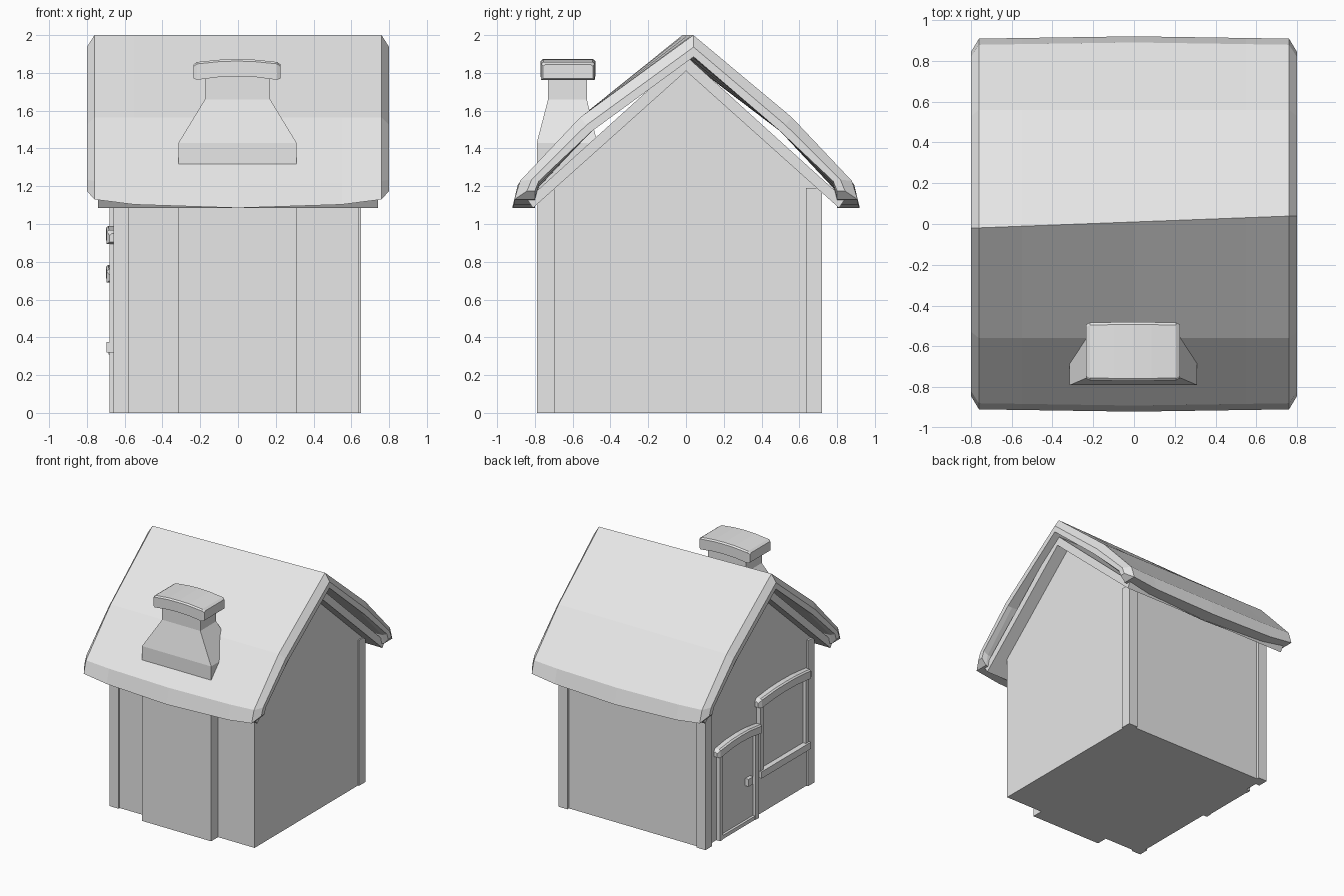
import bpy, bmesh

if "Cube" in bpy.data.objects:
    bpy.data.objects.remove(bpy.data.objects["Cube"])

clay = bpy.data.materials.new("light grey")
clay.diffuse_color = (0.8, 0.8, 0.8, 1)
clay.use_nodes = True
clay.node_tree.nodes["Principled BSDF"].inputs["Base Color"].default_value = clay.diffuse_color


def finish(name, bm):
    bmesh.ops.recalc_face_normals(bm, faces=bm.faces[:])
    me = bpy.data.meshes.new(name)
    bm.to_mesh(me)
    bm.free()
    me.materials.append(clay)
    ob = bpy.data.objects.new(name, me)
    bpy.context.collection.objects.link(ob)
    return ob


def loft(name, rings):
    """Skin a list of equal-length point rings and cap both ends."""
    bm = bmesh.new()
    vs = [[bm.verts.new(p) for p in r] for r in rings]
    n = len(rings[0])
    for a, b in zip(vs, vs[1:]):
        for i in range(n):
            j = (i + 1) % n
            bm.faces.new((a[i], a[j], b[j], b[i]))
    bm.faces.new(vs[0])
    bm.faces.new(vs[-1])
    return finish(name, bm)


def rect(x0, x1, y0, y1, z):
    return [(x0, y0, z), (x1, y0, z), (x1, y1, z), (x0, y1, z)]


def box(name, x0, x1, y0, y1, z0, z1):
    return loft(name, [rect(x0, x1, y0, y1, z0), rect(x0, x1, y0, y1, z1)])


def prism_x(name, profile, x0, x1):
    return loft(name, [[(x, y, z) for y, z in profile] for x in (x0, x1)])


# walls with gable ends
prism_x("walls", [(-0.70, 0), (0.70, 0), (0.70, 1.19), (0, 1.815), (-0.70, 1.19)], -0.645, 0.64)

# corner posts (three corners)
box("post_front_left", -0.66, -0.58, -0.715, -0.635, 0, 1.19)
box("post_back_left", -0.68, -0.60, 0.635, 0.72, 0, 1.19)
box("post_back_right", 0.57, 0.65, 0.635, 0.72, 0, 1.19)

# thin inner roof layer
prism_x("roof_lining", [(-0.81, 1.085), (0, 1.81), (0.81, 1.085),
                        (0.84, 1.13), (0, 1.89), (-0.84, 1.13)], -0.74, 0.74)

# thick bowed roof with softened ends and a slightly skewed ridge
TOP = [(0, 2.0), (0.56, 1.565), (0.89, 1.21), (0.92, 1.085)]
LOW = [(0, 1.885), (0.50, 1.49), (0.78, 1.19), (0.80, 1.085)]


def roof_ring(x):
    ax = abs(x)
    end = ax > 0.78
    lift = {0: 0, 0.55: 0.018, 0.76: 0.045, 0.80: 0.09}[ax]
    top, low = [], []
    for i, (t, l) in enumerate(zip(TOP, LOW)):
        mix = 0.55 if end else 0
        ty, tz = t[0] + (l[0] - t[0]) * mix, t[1] + (l[1] - t[1]) * mix
        up = lift if i == 3 else (lift * 0.4 if i == 2 else 0)
        pull = 0.012 * ax / 0.8 if i >= 2 else 0
        top.append((ty - pull, tz + up))
        low.append((l[0], l[1] + up))

    skew = 0.01 + 0.038 * x

    def side(pts, s):
        return [(x, s * y + (skew if i == 0 else 0), z) for i, (y, z) in enumerate(pts)]
    # left eave -> ridge -> right eave -> back along the underside
    return (side(top, -1)[::-1] + side(top, 1)[1:]
            + side(low, 1)[::-1] + side(low, -1)[1:])


loft("roof", [roof_ring(x) for x in (-0.80, -0.76, -0.55, 0, 0.55, 0.76, 0.80)])

# chimney: wide breast tapering into the neck
loft("chimney", [rect(-0.315, 0.31, -0.79, -0.47, 0), rect(-0.315, 0.31, -0.79, -0.47, 1.43),
                 rect(-0.175, 0.17, -0.73, -0.525, 1.66), rect(-0.175, 0.17, -0.73, -0.525, 1.81)])


def bowed_bar(name, c, half, z0, z1, bow, d0, d1, along_x, soft=0.015):
    """Arched bar with chamfered ends; d0..d1 is its depth."""
    rings = []
    for t in (-1, -0.92, -0.4, 0, 0.4, 0.92, 1):
        s = soft if abs(t) == 1 else 0
        b = bow * (1 - t * t)
        e = 0.35 * soft * abs(t)
        p = c + half * t
        sec = [(d0 + s + e, z0 + b + s), (d1 - s - e, z0 + b + s),
               (d1 - s - e, z1 + b * 0.8 - s - 0.01), (d1 - s - e - 0.012, z1 + b * 0.8 - s),
               (d0 + s + e + 0.012, z1 + b * 0.8 - s), (d0 + s + e, z1 + b * 0.8 - s - 0.01)]
        rings.append([(p, d, z) if along_x else (d, p, z) for d, z in sec])
    return loft(name, rings)


bowed_bar("chimney_cap", -0.005, 0.23, 1.76, 1.855, 0.022, -0.77, -0.48, True, 0.01)

# door on the left wall
box("door_panel", -0.655, -0.63, 0.05, 0.51, 0, 0.73)
for tag, y in (("near", 0.03), ("far", 0.49)):
    box("door_jamb_" + tag, -0.68, -0.63, y, y + 0.04, 0, 0.73)
box("door_sill", -0.675, -0.63, 0.07, 0.49, 0, 0.03)
bowed_bar("door_lintel", 0.28, 0.29, 0.685, 0.755, 0.035, -0.70, -0.63, False)
box("door_knob", -0.685, -0.64, 0.11, 0.17, 0.31, 0.37)

# window on the left wall
box("window_pane", -0.652, -0.63, -0.59, -0.01, 0.34, 0.93)
for tag, y in (("back", -0.03), ("front", -0.62)):
    box("window_jamb_" + tag, -0.68, -0.63, y, y + 0.04, 0.34, 0.93)
box("window_sill", -0.695, -0.63, -0.625, 0.015, 0.32, 0.375)
bowed_bar("window_lintel", -0.305, 0.345, 0.89, 0.965, 0.03, -0.70, -0.63, False)
